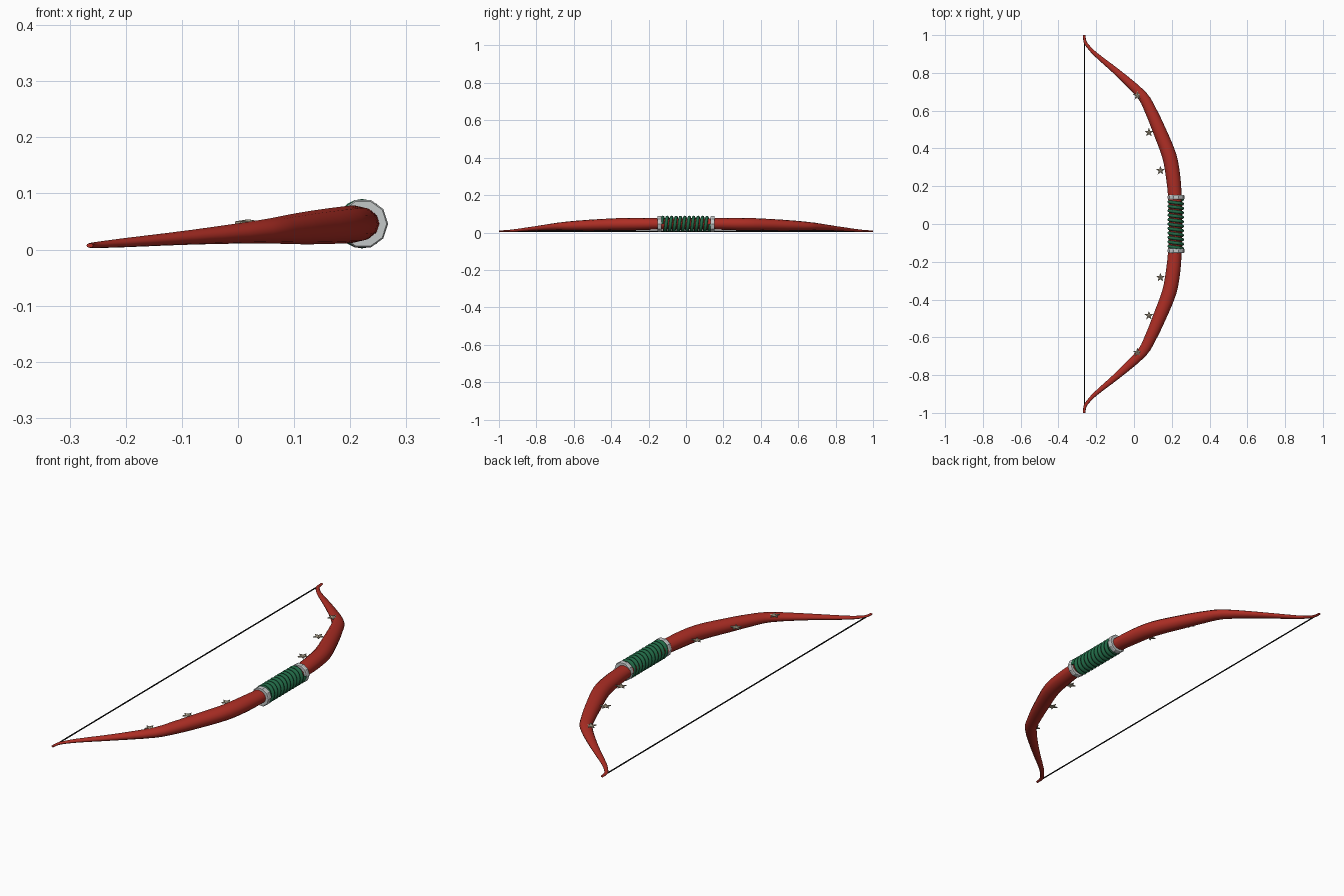
import bpy, bmesh, math
from mathutils import Vector

if "Cube" in bpy.data.objects:
    bpy.data.objects.remove(bpy.data.objects["Cube"])


def mat(name, rgb):
    m = bpy.data.materials.new(name)
    m.diffuse_color = (*rgb, 1)
    m.use_nodes = True
    m.node_tree.nodes["Principled BSDF"].inputs["Base Color"].default_value = m.diffuse_color
    return m


RED = mat("red lacquer", (0.42, 0.027, 0.018))
GREEN = mat("green cord", (0.015, 0.14, 0.06))
GREY = mat("pale grey", (0.55, 0.58, 0.58))
TAN = mat("dull gold", (0.42, 0.36, 0.26))
BLACK = mat("black string", (0.008, 0.008, 0.008))


def finish(name, bm, m, angle=None):
    bmesh.ops.recalc_face_normals(bm, faces=bm.faces)
    me = bpy.data.meshes.new(name)
    bm.to_mesh(me)
    bm.free()
    me.materials.append(m)
    ob = bpy.data.objects.new(name, me)
    bpy.context.collection.objects.link(ob)
    if angle:
        bpy.context.view_layer.objects.active = ob
        ob.select_set(True)
        bpy.ops.object.shade_smooth_by_angle(angle=math.radians(angle))
        ob.select_set(False)
    return ob


def loft(name, rings, m, angle=None, closed=False):
    """Skin a list of equal-length point rings."""
    bm = bmesh.new()
    vs = [[bm.verts.new(p) for p in r] for r in rings]
    n = len(vs[0])
    pairs = list(zip(vs, vs[1:])) + ([(vs[-1], vs[0])] if closed else [])
    for a, b in pairs:
        for i in range(n):
            j = (i + 1) % n
            bm.faces.new((a[i], a[j], b[j], b[i]))
    if not closed:
        bm.faces.new(vs[0])
        bm.faces.new(vs[-1])
    return finish(name, bm, m, angle)


def ring(c, u, v, ru, rv, n):
    return [c + u * ru * math.cos(2 * math.pi * i / n) + v * rv * math.sin(2 * math.pi * i / n)
            for i in range(n)]


# bow body: half stations (y, x, side radius, height radius), mirrored in y
half = [(0, .22, .034, .029), (.15, .216, .036, .030), (.25, .207, .038, .033),
        (.36, .187, .038, .033), (.5, .132, .035, .030), (.6, .088, .031, .026),
        (.68, .043, .027, .021), (.8, -.085, .018, .013), (.9, -.205, .011, .008),
        (.94, -.243, .009, .006), (.965, -.259, .008, .005), (1, -.264, .006, .004)]
st = [Vector((-y, x, a, b)) for y, x, a, b in half[:0:-1]] + [Vector(h) for h in half]


def catmull(p, i, t):
    a, b, c, d = p[max(i - 1, 0)], p[i], p[i + 1], p[min(i + 2, len(p) - 1)]
    l = (c - b)[0]
    m1 = (c - a) / (c - a)[0] * l
    m2 = (d - b) / (d - b)[0] * l
    return (b * (2 * t**3 - 3 * t**2 + 1) + m1 * (t**3 - 2 * t**2 + t)
            + c * (3 * t**2 - 2 * t**3) + m2 * (t**3 - t**2))


samples = [catmull(st, i, k / 3) for i in range(len(st) - 1) for k in range(3)] + [st[-1]]
centres = [Vector((s[1], s[0], .007 + (s[1] + .266) / .48 * .039)) for s in samples]
rings = []
up = Vector((0, 0, 1))
for i, (c, s) in enumerate(zip(centres, samples)):
    t = (centres[min(i + 1, len(centres) - 1)] - centres[max(i - 1, 0)]).normalized()
    u = t.cross(up).normalized()
    rings.append(ring(c, u, u.cross(t), s[2], s[3], 12))
loft("bow_body", rings, RED, 50)

# cord wound round the grip
GX, GZ = .221, .046
turns, seg = 11, 20
path = []
for i in range(turns * seg + 1):
    a = 2 * math.pi * i / seg
    rad = Vector((math.cos(a), 0, math.sin(a)))
    c = Vector((GX, -.13 + .26 * i / (turns * seg), GZ)) + rad * .035
    path.append(ring(c, rad, Vector((0, 1, 0)), .009, .009, 8))
loft("grip_cord", path, GREEN, 50)

# grey cuffs at both ends of the grip
for side, s in (("upper", 1), ("lower", -1)):
    prof = [(.131, .028), (.131, .042), (.135, .0445), (.149, .0445), (.153, .042), (.153, .028)]
    loft(side + "_cuff", [ring(Vector((GX + .002, s * y, GZ)), Vector((1, 0, 0)), up, r, r, 10)
                          for y, r in prof], GREY, 25, closed=True)

# five-pointed stars along the inner side of each limb
for i, (x, y, z) in enumerate([(.018, .68, .049), (.079, .485, .050), (.14, .283, .051)]):
    for s in (1, -1):
        bm = bmesh.new()
        rim = []
        for k in range(10):
            a = math.pi / 2 + k * math.pi / 5
            r = .025 if k % 2 == 0 else .0105
            rim.append((x + r * math.cos(a), s * y + r * math.sin(a)))
        lo = [bm.verts.new((p, q, z - .003)) for p, q in rim]
        hi = [bm.verts.new((p, q, z + .001)) for p, q in rim]
        peak = bm.verts.new((x, s * y, z + .005))
        bm.faces.new(lo)
        for k in range(10):
            j = (k + 1) % 10
            bm.faces.new((lo[k], lo[j], hi[j], hi[k]))
            bm.faces.new((hi[k], hi[j], peak))
        finish(f"star_{i + 1}_{'upper' if s > 0 else 'lower'}", bm, TAN)

# string
loft("bow_string", [ring(Vector((-.263, y, .007)), Vector((1, 0, 0)), up, .003, .003, 8)
                    for y in (-.972, .972)], BLACK, 50)
